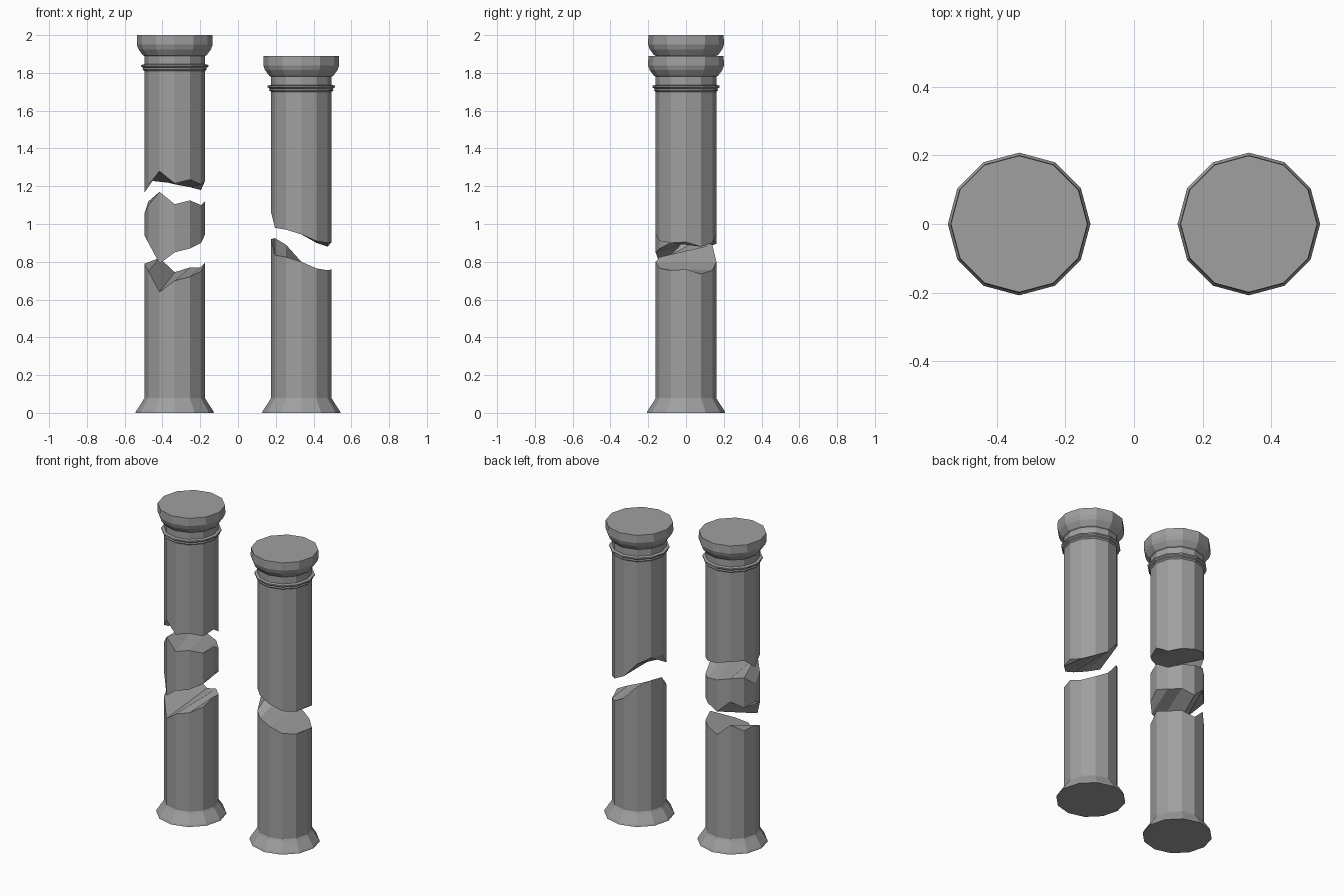
import bpy, bmesh
from math import cos, sin, tau

SIDES = 12
SHAFT_R = 0.161
COLUMN_X = 0.335

if "Cube" in bpy.data.objects:
    bpy.data.objects.remove(bpy.data.objects["Cube"], do_unlink=True)

stone = bpy.data.materials.new("grey_stone")
stone.use_nodes = True
stone.diffuse_color = (0.35, 0.35, 0.35, 1)
stone.node_tree.nodes["Principled BSDF"].inputs["Base Color"].default_value = (0.35, 0.35, 0.35, 1)


def cap_strips(bm, ring, s, flip):
    """Close a ring with parallel strips joining corners i and s - i."""
    start = (s + 1) // 2
    for i in range(start, start + (5 if s % 2 else 6)):
        corners = []
        for k in (i, i + 1, s - i - 1, s - i):
            v = ring[k % SIDES]
            if v not in corners:
                corners.append(v)
        bm.faces.new(corners[::-1] if flip else corners)


def drum(name, x, layers, bottom=None, top=None):
    """Stack rings of (radius, height or heights per corner) into a closed piece."""
    bm = bmesh.new()
    rings = []
    for r, z in layers:
        heights = z if isinstance(z, list) else [z] * SIDES
        rings.append([bm.verts.new((x + r * cos(tau * i / SIDES), r * sin(tau * i / SIDES), h))
                      for i, h in enumerate(heights)])
    for low, high in zip(rings, rings[1:]):
        for i in range(SIDES):
            j = (i + 1) % SIDES
            bm.faces.new((low[i], low[j], high[j], high[i]))
    for ring, split, flip in ((rings[0], bottom, True), (rings[-1], top, False)):
        if split is None:
            bm.faces.new(ring[::-1] if flip else ring)
        else:
            cap_strips(bm, ring, split, flip)
    bmesh.ops.recalc_face_normals(bm, faces=bm.faces)
    mesh = bpy.data.meshes.new(name)
    bm.to_mesh(mesh)
    bm.free()
    mesh.materials.append(stone)
    obj = bpy.data.objects.new(name, mesh)
    bpy.context.collection.objects.link(obj)


def raised(crack, gap):
    return [h + gap for h in crack]


# Flared foot, and the collar and capital measured down from the top
FOOT = [(0.208, 0), (0.203, 0.012), (0.168, 0.065), (SHAFT_R, 0.078)]
HEAD = [(SHAFT_R, -0.19), (0.17, -0.182), (0.167, -0.174), (0.178, -0.166), (0.178, -0.158),
        (SHAFT_R, -0.154), (SHAFT_R, -0.11), (0.17, -0.105), (0.192, -0.075),
        (0.201, -0.05), (0.199, 0)]


def head(top):
    return [(r, top + z) for r, z in HEAD]


# Break lines: heights around the shaft, counter-clockwise from +x
low_crack = [0.795, 0.77, 0.77, 0.745, 0.82, 0.775, 0.79, 0.75, 0.64, 0.70, 0.72, 0.75]
high_crack = [1.12, 1.07, 1.085, 1.10, 1.12, 1.12, 1.055, 1.10, 1.17, 1.105, 1.125, 1.10]
single_crack = [0.76, 0.735, 0.755, 0.80, 0.89, 0.925, 0.92, 0.835, 0.825, 0.80, 0.765, 0.755]

# Right column, broken in three
drum("right_column_lower", -COLUMN_X, FOOT + [(SHAFT_R, low_crack)], top=11)
drum("right_column_middle", -COLUMN_X,
     [(SHAFT_R, raised(low_crack, 0.15)), (SHAFT_R, high_crack)], bottom=11, top=1)
drum("right_column_upper", -COLUMN_X,
     [(SHAFT_R, raised(high_crack, 0.11))] + head(2.0), bottom=1)

# Left column, broken in two
drum("left_column_lower", COLUMN_X, FOOT + [(SHAFT_R, single_crack)], top=0)
drum("left_column_upper", COLUMN_X,
     [(SHAFT_R, raised(single_crack, 0.145))] + head(1.89), bottom=0)
